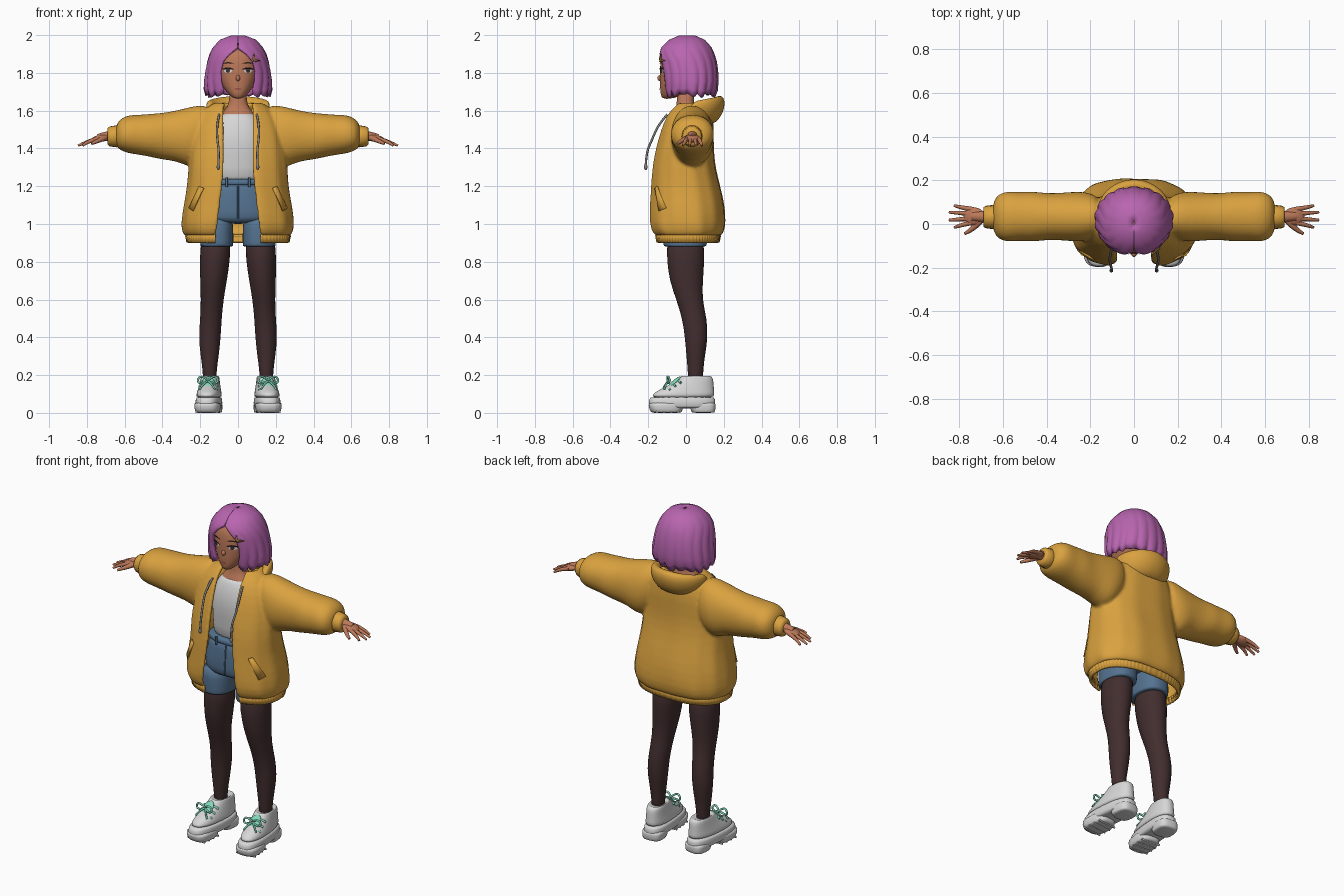
import bpy, bmesh
from math import sin, cos, asin, pi, radians
from mathutils import Vector, Matrix
from mathutils.bvhtree import BVHTree

cube = bpy.data.objects.get("Cube")
if cube:
    bpy.data.objects.remove(cube)


def material(name, r, g, b):
    m = bpy.data.materials.new(name)
    m.use_nodes = True
    m.diffuse_color = (r, g, b, 1)
    m.node_tree.nodes["Principled BSDF"].inputs["Base Color"].default_value = (r, g, b, 1)
    return m


HAIR = material("orchid hair", .48, .13, .43)
SKIN = material("warm skin", .50, .19, .10)
CLOTH = material("mustard cloth", .70, .36, .05)
WHITE = material("off white", .68, .68, .68)
DENIM = material("blue denim", .09, .17, .28)
TIGHTS = material("dark brown", .055, .027, .028)
MINT = material("mint", .22, .67, .48)
GREY = material("cord grey", .22, .22, .23)
GOLD = material("dull gold", .45, .25, .06)
LIP = material("rose brown", .36, .10, .07)


def finish(name, bm, mat, subsurf=0, thick=0):
    """Turn a bmesh into a smooth shaded object."""
    bmesh.ops.recalc_face_normals(bm, faces=bm.faces)
    me = bpy.data.meshes.new(name)
    bm.to_mesh(me)
    bm.free()
    me.materials.append(mat)
    ob = bpy.data.objects.new(name, me)
    bpy.context.collection.objects.link(ob)
    me.shade_smooth()
    if thick:
        mod = ob.modifiers.new("thickness", "SOLIDIFY")
        mod.thickness, mod.offset = thick, -1
    if subsurf:
        mod = ob.modifiers.new("smooth", "SUBSURF")
        mod.levels = mod.render_levels = subsurf
    return ob


def loft(name, mat, levels, n=24, p=.85, place=None, wave=None, subsurf=1, thick=0):
    """Stack rounded rings (z, half width, front y, back y[, front gap])."""
    bm = bmesh.new()
    rings = []
    is_open = len(levels[0]) > 4
    for lv in levels:
        z, w, lo, hi = lv[:4]
        a0 = asin(min(1, lv[4] / w) ** (1 / p)) if is_open else 0
        ring = []
        for i in range(n + 1 if is_open else n):
            f = i / n
            a = a0 + (2 * pi - 2 * a0) * f
            s, c = sin(a), cos(a)
            x = w * abs(s) ** p * (1 if s > 0 else -1)
            y = (lo + hi) / 2 - (hi - lo) / 2 * abs(c) ** p * (1 if c > 0 else -1)
            co = Vector((x, y, z))
            if wave:
                k, dz = wave(f, z)
                co = Vector((x * k, (lo + hi) / 2 + (y - (lo + hi) / 2) * k, z + dz))
            ring.append(bm.verts.new(place(co) if place else co))
        rings.append(ring)
    for r, q in zip(rings, rings[1:]):
        for i in range(n):
            j = (i + 1) % len(r)
            bm.faces.new((r[i], r[j], q[j], q[i]))
    if not is_open:
        bm.faces.new(rings[0])
        bm.faces.new(rings[-1])
    return finish(name, bm, mat, subsurf, thick)


def tube(name, mat, points, radii, flat=1):
    """Round tapered cord along a smooth path."""
    cu = bpy.data.curves.new(name, "CURVE")
    cu.dimensions = "3D"
    cu.bevel_depth, cu.bevel_resolution = 1, 3
    cu.use_fill_caps = True
    sp = cu.splines.new("NURBS")
    sp.points.add(len(points) - 1)
    sp.use_endpoint_u, sp.order_u, sp.resolution_u = True, 3, 6
    for pt, co, r in zip(sp.points, points, radii):
        pt.co, pt.radius = (*co, 1), r
    cu.materials.append(mat)
    ob = bpy.data.objects.new(name, cu)
    bpy.context.collection.objects.link(ob)
    return ob


def ball(name, mat, loc, size, rot=(0, 0, 0)):
    bm = bmesh.new()
    bmesh.ops.create_uvsphere(bm, u_segments=20, v_segments=12, radius=1)
    ob = finish(name, bm, mat)
    ob.location, ob.scale, ob.rotation_euler = loc, size, rot
    return ob


def surface(ob):
    me = ob.data
    return BVHTree.FromPolygons([v.co for v in me.vertices], [p.vertices for p in me.polygons])


def plate(name, mat, tree, outline, lift=.002, thick=0):
    """Thin patch pressed on the front of a surface; outline in x, z."""
    bm = bmesh.new()
    mid = (sum(o[0] for o in outline) / len(outline), sum(o[1] for o in outline) / len(outline))
    vs = []
    for x, z in [mid] + outline:
        hit = tree.ray_cast(Vector((x, -1, z)), Vector((0, 1, 0)))[0]
        vs.append(bm.verts.new((x, (hit.y if hit else -.12) - lift, z)))
    for i in range(1, len(vs)):
        bm.faces.new((vs[0], vs[i], vs[i % (len(vs) - 1) + 1]))
    return finish(name, bm, mat, thick=thick)


def oval(x, z, rx, rz, n=16):
    return [(x + rx * cos(2 * pi * i / n), z + rz * sin(2 * pi * i / n)) for i in range(n)]


# Head, neck and nose
head = loft("head", SKIN, [(1.662, .018, -.125, -.08), (1.685, .05, -.135, 0), (1.73, .085, -.138, .06),
            (1.78, .106, -.138, .1), (1.85, .118, -.138, .12), (1.91, .11, -.13, .12),
            (1.96, .07, -.08, .08)], 32, .9)
loft("neck", SKIN, [(1.53, .11, -.085, .06), (1.585, .09, -.066, .055), (1.615, .058, -.052, .045),
     (1.65, .046, -.048, .042), (1.72, .046, -.05, .045)])
ball("nose", SKIN, (0, -.136, 1.772), (.012, .016, .016), (radians(-25), 0, 0))

# Painted face
face = surface(head)
plate("lips", LIP, face, oval(0, 1.714, .02, .006), .003)
for s, side in ((1, "left"), (-1, "right")):
    x = .053 * s
    plate(side + "_eye_white", WHITE, face, oval(x, 1.812, .023, .012), .002)
    plate(side + "_iris", TIGHTS, face, oval(x, 1.812, .011, .012), .004)
    arch = [(x + s * t * .03, 1.822 + .008 * (1 - t * t)) for t in (-1, -.5, 0, .5, 1)]
    plate(side + "_upper_lash", TIGHTS, face, arch + [(a, b - .007) for a, b in arch[::-1]], .005)
    brow = [(x + s * t * .03, 1.852 + .006 * (1 - t * t)) for t in (-1, 0, 1)]
    plate(side + "_brow", TIGHTS, face, brow + [(a, b - .004) for a, b in brow[::-1]], .004)


# Bob haircut with locks that deepen towards jagged ends
def locks(f, z):
    low = min(1, max(0, (2 - z) / .3))
    lock = abs(sin(f * pi * 15))
    return 1 + (.05 * lock - .025) * low, -.022 * lock * max(0, low - .8) * 5 * (.6 + .4 * sin(f * 29))


hair = loft("bob_hair", HAIR, [(1.999, .004, -.004, .012, 0), (1.997, .04, -.04, .05, 0), (1.975, .097, -.09, .1, 0),
            (1.935, .132, -.132, .135, .004), (1.9, .15, -.147, .15, .045), (1.86, .162, -.147, .162, .078),
            (1.81, .171, -.143, .168, .092), (1.76, .178, -.134, .17, .09), (1.72, .179, -.125, .165, .08),
            (1.69, .17, -.115, .15, .075)], 120, .95, wave=locks, thick=.02, subsurf=0)
star = [(.085 + r * sin(i * pi / 4), 1.865 + r * cos(i * pi / 4)) for i, r in enumerate((.036, .01) * 4)]
plate("star_hair_clip", GOLD, surface(hair), star, .014, .008)

# Shirt and shorts
loft("shirt", WHITE, [(1.2, .148, -.105, .09), (1.3, .135, -.1, .08), (1.42, .142, -.118, .08),
     (1.52, .13, -.1, .08), (1.57, .1, -.078, .065), (1.592, .085, -.066, .06)], 32)
shorts = loft("shorts_hip", DENIM, [(1.0, .17, -.11, .1), (1.03, .192, -.126, .115), (1.1, .185, -.126, .11),
              (1.18, .165, -.118, .1), (1.235, .155, -.113, .095)], 32)
loft("waistband", DENIM, [(1.205, .164, -.12, .102), (1.21, .166, -.122, .104),
     (1.235, .162, -.12, .102), (1.24, .158, -.116, .1)], 32)
for x in (-.06, .06):
    tube("belt_loop", DENIM, [(x, -.121, 1.245), (x, -.123, 1.195)], [.006] * 2)
tube("fly_seam", DENIM, [(0, -.117, 1.2), (0, -.128, 1.1), (0, -.124, 1.03)], [.004] * 3)

# Legs, shorts legs and shoes
for s, side in ((1, "left"), (-1, "right")):
    def at(x0):
        return lambda c: Vector((s * (c.x + x0 + (.034 * min(1, max(0, (.9 - c.z) / .5)) if x0 < .14 else 0)),
                                 c.y, c.z))

    loft(side + "_short_leg", DENIM, [(.88, .08, -.105, .095), (.882, .088, -.12, .11), (.9, .088, -.121, .112),
         (.98, .088, -.122, .112), (1.05, .083, -.12, .1)], place=at(.112))
    loft(side + "_leg", TIGHTS, [(.14, .036, .01, .092), (.22, .036, .01, .09), (.3, .048, .002, .1),
         (.4, .059, -.006, .117), (.5, .057, -.02, .111), (.6, .06, -.052, .086), (.7, .071, -.088, .09),
         (.8, .08, -.101, .098), (.95, .084, -.108, .1)], p=1, place=at(.116))

    turn = Matrix.Rotation(radians(5 * s), 4, "Z")

    def shoe(c):
        return turn @ c + Vector((.152 * s, 0, 0))

    loft(side + "_toe_tread", WHITE, [(0, .058, -.175, -.03), (.004, .066, -.19, -.02), (.04, .07, -.2, -.015),
         (.06, .07, -.2, -.015)], p=.7, place=shoe)
    loft(side + "_heel_tread", WHITE, [(0, .056, .035, .148), (.004, .06, .028, .155), (.04, .062, .02, .157),
         (.06, .062, .015, .157)], p=.65, place=shoe)
    loft(side + "_midsole", WHITE, [(.024, .06, -.19, .15), (.03, .068, -.2, .157), (.078, .068, -.197, .157),
         (.086, .06, -.188, .15)], p=.72, place=shoe)
    loft(side + "_shoe_upper", WHITE, [(.075, .066, -.19, .153), (.1, .065, -.178, .152), (.122, .06, -.145, .15),
         (.145, .055, -.095, .148), (.168, .051, -.058, .146), (.188, .048, -.03, .142),
         (.2, .044, -.02, .125), (.185, .036, -.005, .11)], p=.85, place=shoe)
    for i in range(4):
        y = -.16 + i * .038
        tube(side + "_tread_bar", WHITE, [shoe(Vector((x, y, .004))) for x in (-.06, 0, .06)], [.006] * 3)

    # Tongue, laces and bow
    ball(side + "_tongue", MINT, shoe(Vector((0, -.066, .158))), (.033, .012, .05), (radians(-48), 0, radians(5 * s)))
    for i in range(3):
        y, z = -.108 + i * .028, .146 + i * .019
        tube(side + "_lace", MINT, [shoe(Vector((x, y + abs(x) * .4, z - abs(x) * .5))) for x in (-.05, -.02, .02, .05)],
             [.006] * 4)
    for d in (-1, 1):
        loop = [(0, -.085, .172), (.03, -.1, .2), (.058, -.09, .175), (.04, -.1, .15), (0, -.088, .168)]
        tube(side + "_bow_loop", MINT, [shoe(Vector((d * x, y, z))) for x, y, z in loop], [.0055] * 5)
        end = [(0, -.088, .168), (.025, -.112, .155), (.04, -.118, .125)]
        tube(side + "_bow_end", MINT, [shoe(Vector((d * x, y, z))) for x, y, z in end], [.005] * 3)


# Jacket: open body and sleeves blended into one soft shell
def folds(f, z):
    return 1 + .012 * sin(f * 38 + z * 14) * sin(z * 11) + .008 * sin(f * 75), 0


body = loft("jacket", CLOTH, [(.93, .272, -.165, .178, .118), (.95, .29, -.19, .2, .116), (1.0, .3, -.207, .213, .11),
            (1.1, .286, -.2, .205, .098), (1.2, .266, -.194, .182, .085), (1.3, .262, -.184, .155, .076),
            (1.4, .252, -.165, .145, .074), (1.5, .235, -.138, .148, .076), (1.58, .2, -.108, .14, .078),
            (1.63, .15, -.065, .12, .076), (1.65, .11, -.04, .1, .07)], 64, .82, wave=folds, thick=.024)
tree = surface(body)
parts = [body]
for s in (1, -1):
    parts.append(loft("sleeve", CLOTH, [(.14, .09, 1.38, 1.638), (.22, .112, 1.305, 1.628), (.27, .115, 1.305, 1.615),
                 (.33, .107, 1.332, 1.602), (.4, .106, 1.34, 1.588), (.46, .114, 1.352, 1.586), (.52, .11, 1.366, 1.578),
                 (.58, .116, 1.372, 1.58), (.625, .104, 1.39, 1.556), (.65, .06, 1.415, 1.52)], 32, .95,
                 place=lambda c: Vector((s * c.z, c.x + .034, c.y)),
                 wave=lambda f, z: (1 + .025 * sin(f * 6.283 * 2 + z * 24) * sin(z * 31), 0)))
bpy.ops.object.select_all(action="DESELECT")
for ob in parts:
    ob.select_set(True)
bpy.context.view_layer.objects.active = body
bpy.ops.object.convert(target="MESH")
bpy.ops.object.join()
mod = body.modifiers.new("blend", "REMESH")
mod.mode, mod.voxel_size, mod.use_smooth_shade = "VOXEL", .009, True
mod = body.modifiers.new("soften", "SMOOTH")
mod.factor, mod.iterations = .5, 6

# Ribbed hem, hood and zip edges
loft("ribbed_hem", CLOTH, [(.9, .262, -.155, .165, .12), (.904, .272, -.167, .177, .12), (.938, .279, -.172, .184, .118),
     (.948, .272, -.165, .178, .118)], 240, .82, wave=lambda f, z: (1 + .007 * sin(f * 380), 0), thick=.02, subsurf=0)


def hood_ring(r, drop):
    """Cross-sections of the folded hood run around the back of the neck."""
    bm = bmesh.new()
    rings, n, m = [], 40, 16
    for i in range(n + 1):
        t = i / n * 2 - 1
        a = t * pi * .78
        back = cos(a) * .5 + .5
        mid = Vector((sin(a) * .135 * (1 if back > .5 else .8 + .4 * back), .038 + cos(a) * .118, 1.575 + .03 * (1 - abs(t)) ** .5
                      - .1 * max(0, abs(t) - .6) / .4))
        out = Vector((sin(a), cos(a), 0))
        w, h = r * (.3 + .7 * back), drop * (.5 + .5 * back)
        rings.append([bm.verts.new(mid + out * (w * cos(b) + .3 * h * sin(b)) + Vector((0, 0, h * sin(b))))
                      for b in (2 * pi * j / m for j in range(m))])
    for q, k in zip(rings, rings[1:]):
        for j in range(m):
            bm.faces.new((q[j], q[(j + 1) % m], k[(j + 1) % m], k[j]))
    bm.faces.new(rings[0])
    bm.faces.new(rings[-1])
    return bm


finish("folded_hood", hood_ring(.044, .075), CLOTH, 1)

for s, side in ((1, "left"), (-1, "right")):
    # Cuff, pocket welt and drawstring
    loft(side + "_cuff", CLOTH, [(.63, .05, 1.412, 1.52), (.64, .055, 1.407, 1.522), (.68, .05, 1.412, 1.515),
         (.69, .043, 1.422, 1.507)], 64, 1, place=lambda c: Vector((s * c.z, c.x + .032, c.y)),
         wave=lambda f, z: (1 + .02 * cos(f * 2 * pi * 32), 0), subsurf=0)
    plate(side + "_pocket_welt", CLOTH, tree,
          [(s * x, z) for x, z in ((.185, 1.19), (.207, 1.2), (.262, 1.085), (.24, 1.07))], .009, .008)
    cord = [(.1, -.1, 1.58), (.112, -.15, 1.52), (.11, -.178, 1.45), (.1, -.21, 1.38), (.104, -.213, 1.31)]
    tube(side + "_drawstring", GREY, [(s * x, y, z) for x, y, z in cord], [.006] * 5)
    ball(side + "_drawstring_end", GREY, (s * .104, -.213, 1.302), (.009, .009, .016))

    # Hand with spread fingers
    tube(side + "_wrist", SKIN, [(s * .62, .032, 1.472), (s * .69, .033, 1.468), (s * .74, .035, 1.455)], [.03, .028, .022])
    ball(side + "_palm", SKIN, (s * .732, .035, 1.453), (.05, .041, .019), (0, radians(14 * s), 0))
    for finger, y0, x1, y1 in (("little", .066, .822, .084), ("ring", .046, .846, .054),
                               ("middle", .026, .846, .018), ("index", .008, .822, -.016)):
        tube(side + "_" + finger + "_finger", SKIN,
             [(s * .735, y0, 1.452), (s * .79, (y0 + y1) / 2, 1.442), (s * x1, y1, 1.415)], [.012, .0105, .006])
    tube(side + "_thumb", SKIN, [(s * .7, .02, 1.458), (s * .732, -.022, 1.445), (s * .775, -.044, 1.425)],
         [.016, .013, .007])
